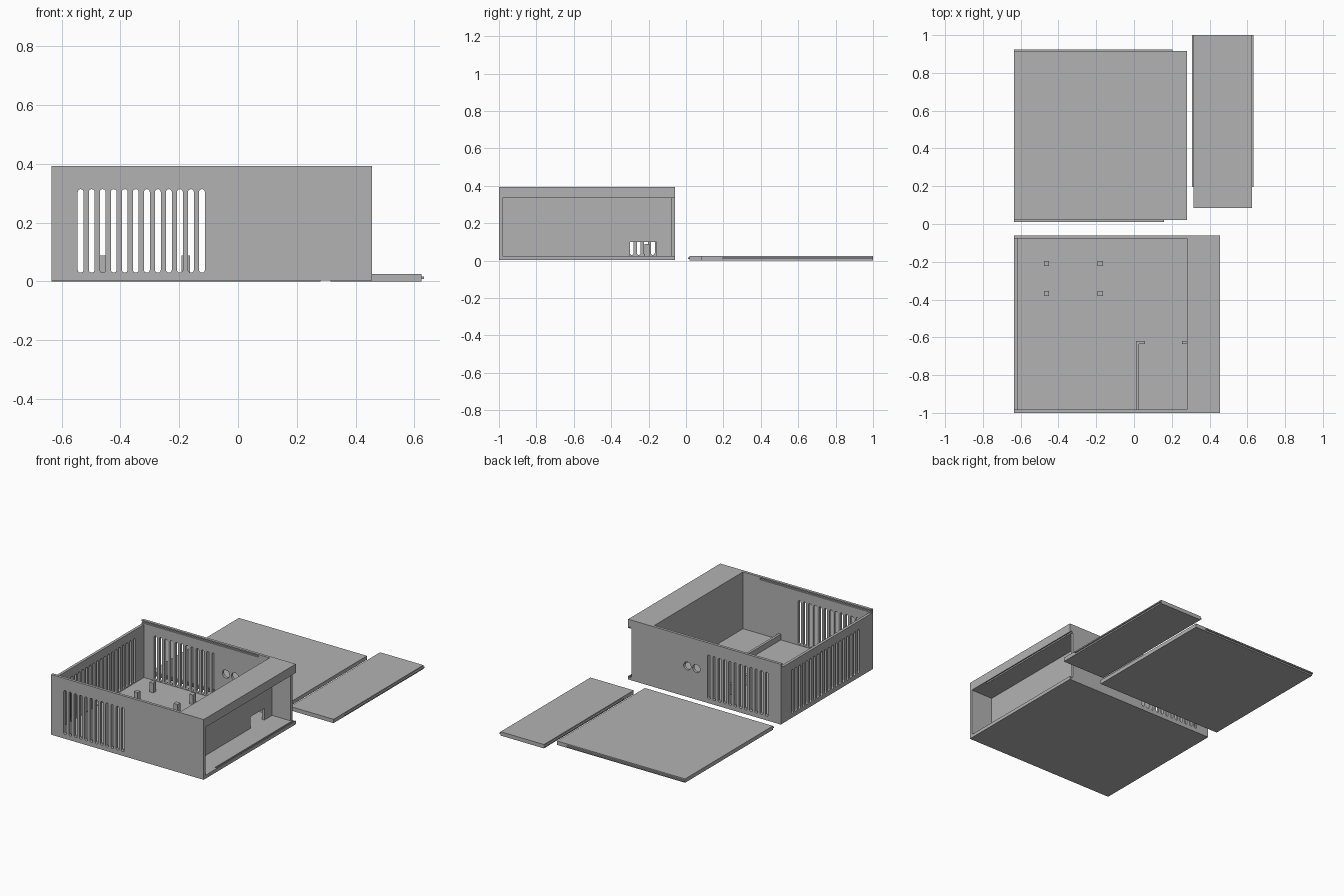
import bpy, bmesh, math
from mathutils import Matrix, Vector

if "Cube" in bpy.data.objects:
    bpy.data.objects.remove(bpy.data.objects["Cube"], do_unlink=True)

grey = bpy.data.materials.new("plain grey")
grey.use_nodes = True
grey.diffuse_color = (0.45, 0.45, 0.45, 1)
grey.node_tree.nodes["Principled BSDF"].inputs["Base Color"].default_value = (0.45, 0.45, 0.45, 1)


def add_box(bm, x, y, z):
    """Box from (min, max) pairs."""
    size = Matrix.Diagonal((x[1] - x[0], y[1] - y[0], z[1] - z[0], 1))
    place = Matrix.Translation((sum(x) / 2, sum(y) / 2, sum(z) / 2))
    bmesh.ops.create_cube(bm, size=1, matrix=place @ size)


def add_prism(bm, points, depth):
    """Extrude a closed outline of 3D points along depth."""
    face = bm.faces.new([bm.verts.new(p) for p in points])
    out = bmesh.ops.extrude_face_region(bm, geom=[face], use_keep_orig=True)
    bmesh.ops.translate(bm, vec=depth, verts=[v for v in out["geom"] if isinstance(v, bmesh.types.BMVert)])


def finish(name, bm):
    bmesh.ops.recalc_face_normals(bm, faces=bm.faces)
    mesh = bpy.data.meshes.new(name)
    bm.to_mesh(mesh)
    bm.free()
    mesh.materials.append(grey)
    obj = bpy.data.objects.new(name, mesh)
    bpy.context.collection.objects.link(obj)
    return obj


def boxes(name, *parts):
    bm = bmesh.new()
    for part in parts:
        add_box(bm, *part)
    return finish(name, bm)


def cut(target, cutter):
    cutter.hide_render = True
    mod = target.modifiers.new("cut", 'BOOLEAN')
    mod.operation = 'DIFFERENCE'
    mod.solver = 'EXACT'
    mod.object = cutter
    bpy.context.view_layer.objects.active = target
    bpy.ops.object.modifier_apply(modifier=mod.name)
    bpy.data.objects.remove(cutter, do_unlink=True)


# Main dimensions
X0, X1, Y0, Y1, Z0, Z1 = -0.635, 0.455, -1.0, -0.06, 0.003, 0.392
WALL, LID = 0.018, 0.025
IN_Y = (Y0 + WALL, Y1 - WALL)
FLOOR, CEIL, PART = 0.025, 0.335, 0.28
PITCH, R, SLOT = 0.0375, 0.01, (0.03, 0.314)

# Case: block hollowed into a main room and an end bay
case = boxes("case", ((X0, X1), (Y0, Y1), (Z0, Z1)))
cut(case, boxes("room_cutter",
                ((X0 + WALL, PART), IN_Y, (FLOOR, 0.5)),
                ((PART + WALL, 0.6), IN_Y, (FLOOR, CEIL))))
# Lid entries and the cable notch in the partition
cut(case, boxes("entry_cutter",
                ((-0.7, -0.6), IN_Y, (Z1 - LID, 0.5)),
                ((X1 - LID, 0.6), (-0.12, 0.1), (FLOOR, CEIL)),
                ((0.25, 0.32), (-0.3, -0.157), (FLOOR, 0.1))))
# Grooves for the lid tongues
gz, gx, D = Z1 - LID / 2, X1 - LID / 2, 0.009
cut(case, boxes("groove_cutter",
                ((-0.7, 0.16), (IN_Y[0] - D, -0.9), (gz - 0.005, gz + 0.005)),
                ((-0.7, 0.2), (-0.15, IN_Y[1] + D), (gz - 0.005, gz + 0.005)),
                ((gx - 0.005, gx + 0.005), (-0.86, 0.1), (FLOOR - D, FLOOR + 0.02)),
                ((gx - 0.005, gx + 0.005), (-0.86, 0.1), (CEIL - 0.02, CEIL + D))))


def slot_outline(u):
    """Upright rounded slot as (across, height) pairs."""
    pts = []
    for z, start in ((SLOT[1] - R, 0), (SLOT[0] + R, math.pi)):
        for i in range(9):
            a = start + math.pi * i / 8
            pts.append((u + R * math.cos(a), z + R * math.sin(a)))
    return pts


# Vent slots through front and back, then through the left end wall
bm = bmesh.new()
for i in range(12):
    add_prism(bm, [(u, -1.1, z) for u, z in slot_outline(-0.535 + i * PITCH)], Vector((0, 1.2, 0)))
cut(case, finish("long_vent_cutter", bm))
bm = bmesh.new()
for i in range(19):
    add_prism(bm, [(-0.7, u, z) for u, z in slot_outline(-0.177 - i * PITCH)], Vector((0.12, 0, 0)))
cut(case, finish("end_vent_cutter", bm))

# Two round sockets in the back wall
bm = bmesh.new()
for x in (-0.032, 0.033):
    ring = [2 * math.pi * i / 32 for i in range(32)]
    add_prism(bm, [(x + 0.026 * math.cos(a), -0.12, 0.203 + 0.026 * math.sin(a)) for a in ring], Vector((0, 0.12, 0)))
cut(case, finish("socket_cutter", bm))

# Board posts on the floor
for side, x in (("outer", -0.463), ("inner", -0.178)):
    for end, y in (("front", -0.368), ("back", -0.209)):
        boxes(f"{side}_{end}_post", ((x - 0.014, x + 0.014), (y - 0.014, y + 0.014), (FLOOR, 0.088)))

# Low tray rail with a hook, and its facing stop
RAIL = (FLOOR, 0.062)
boxes("tray_rail", ((0.01, 0.026), (IN_Y[0], -0.635), RAIL), ((0.01, 0.058), (-0.635, -0.62), RAIL))
boxes("tray_stop", ((0.254, PART), (-0.635, -0.62), RAIL))

# Loose sliding lids, with thin tongues along their edges
T = (0.009, 0.017)
boxes("top_lid", ((X0, PART), (0.02, 0.916), (0, LID)),
      ((X0, 0.16), (0.011, 0.02), T), ((X0, 0.205), (0.916, 0.925), T))
boxes("end_lid", ((0.315, 0.624), (0.084, 1.0), (0, LID)),
      ((0.306, 0.315), (0.195, 1.0), T), ((0.624, 0.633), (0.195, 1.0), T))
